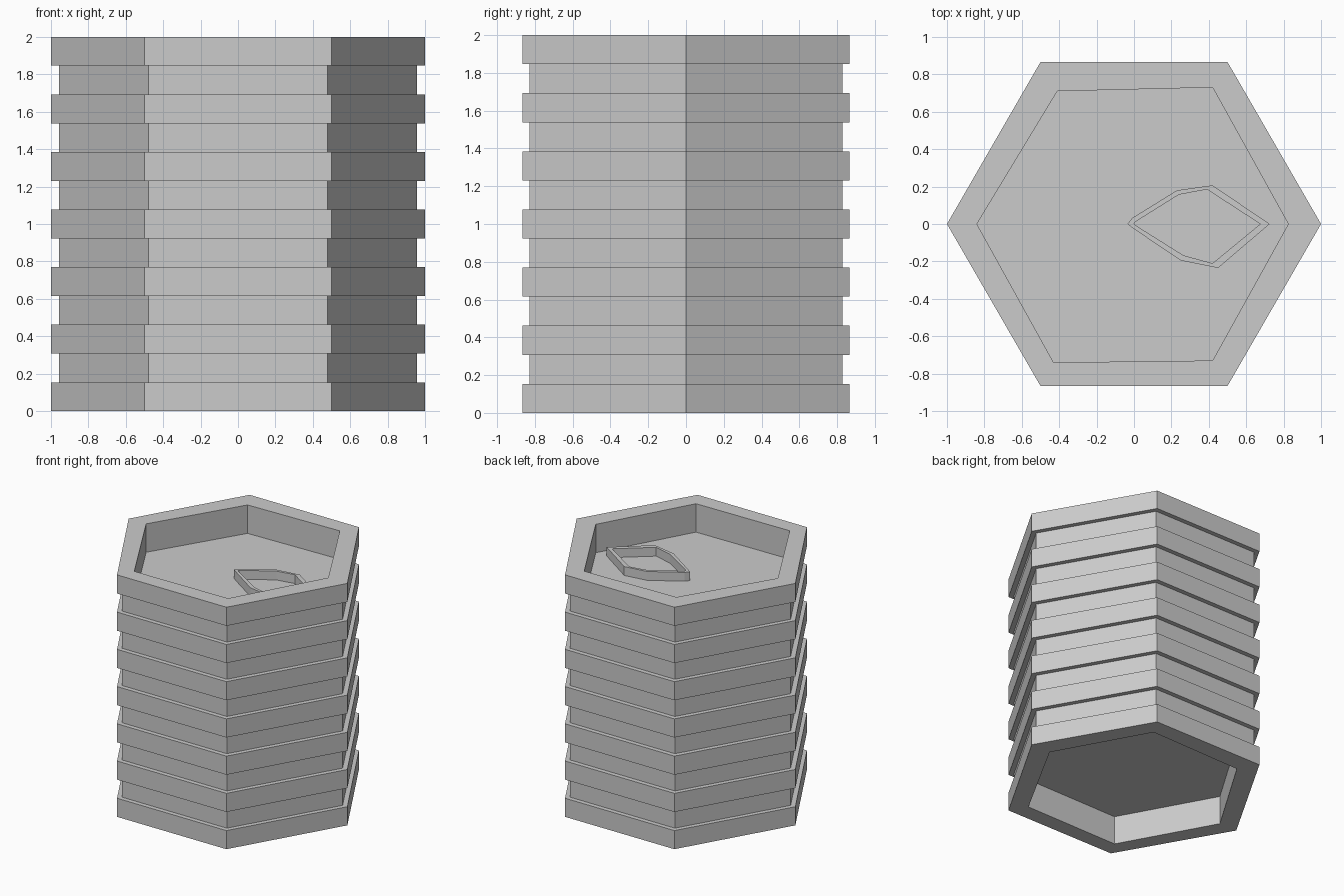
import bpy, bmesh, math

if "Cube" in bpy.data.objects:
    bpy.data.objects.remove(bpy.data.objects["Cube"])

LAYERS = 13
STEP = 2.0 / LAYERS
DEPTH = 0.235          # depth of the top and bottom recesses
WIDE, NARROW = 1.0, 0.957


def hexagon(r):
    return [(r * math.cos(i * math.pi / 3), r * math.sin(i * math.pi / 3)) for i in range(6)]


def loft(name, sections, closed=False):
    """Skin a list of (outline, z) sections; cap the ends or close the loop."""
    bm = bmesh.new()
    rings = [[bm.verts.new((x, y, z)) for x, y in pts] for pts, z in sections]
    pairs = list(zip(rings, rings[1:]))
    if closed:
        pairs.append((rings[-1], rings[0]))
    else:
        bm.faces.new(rings[0][::-1])
        bm.faces.new(rings[-1])
    for a, b in pairs:
        n = len(a)
        for i in range(n):
            j = (i + 1) % n
            bm.faces.new((a[i], a[j], b[j], b[i]))
    bmesh.ops.recalc_face_normals(bm, faces=bm.faces)
    mesh = bpy.data.meshes.new(name)
    bm.to_mesh(mesh)
    bm.free()
    obj = bpy.data.objects.new(name, mesh)
    bpy.context.collection.objects.link(obj)
    return obj


# Ribbed column: alternating wide and narrow layers, recessed at both ends
recess = [(0.825, 0), (0.42, 0.73), (-0.41, 0.71), (-0.84, 0), (-0.43, -0.74), (0.42, -0.73)]
sections = [(recess, DEPTH), (recess, 0)]
for i in range(LAYERS):
    outline = hexagon(NARROW if i % 2 else WIDE)
    sections += [(outline, i * STEP), (outline, (i + 1) * STEP)]
sections += [(recess, 2), (recess, 2 - DEPTH)]
loft("ribbed_column", sections)

# Raised lens-shaped rim on the top floor
outer = [(0.725, 0), (0.42, 0.207), (0.23, 0.18), (-0.01, 0.032),
         (-0.035, 0), (-0.01, -0.02), (0.25, -0.195), (0.45, -0.235)]
inner = [(0.675, 0), (0.39, 0.185), (0.24, 0.157), (0.008, 0.012),
         (0, 0), (0.01, -0.008), (0.265, -0.168), (0.42, -0.21)]
low, high = 2 - DEPTH, 2 - DEPTH + 0.073
loft("lens_rim", [(inner, low), (inner, high), (outer, high), (outer, low)], closed=True)
